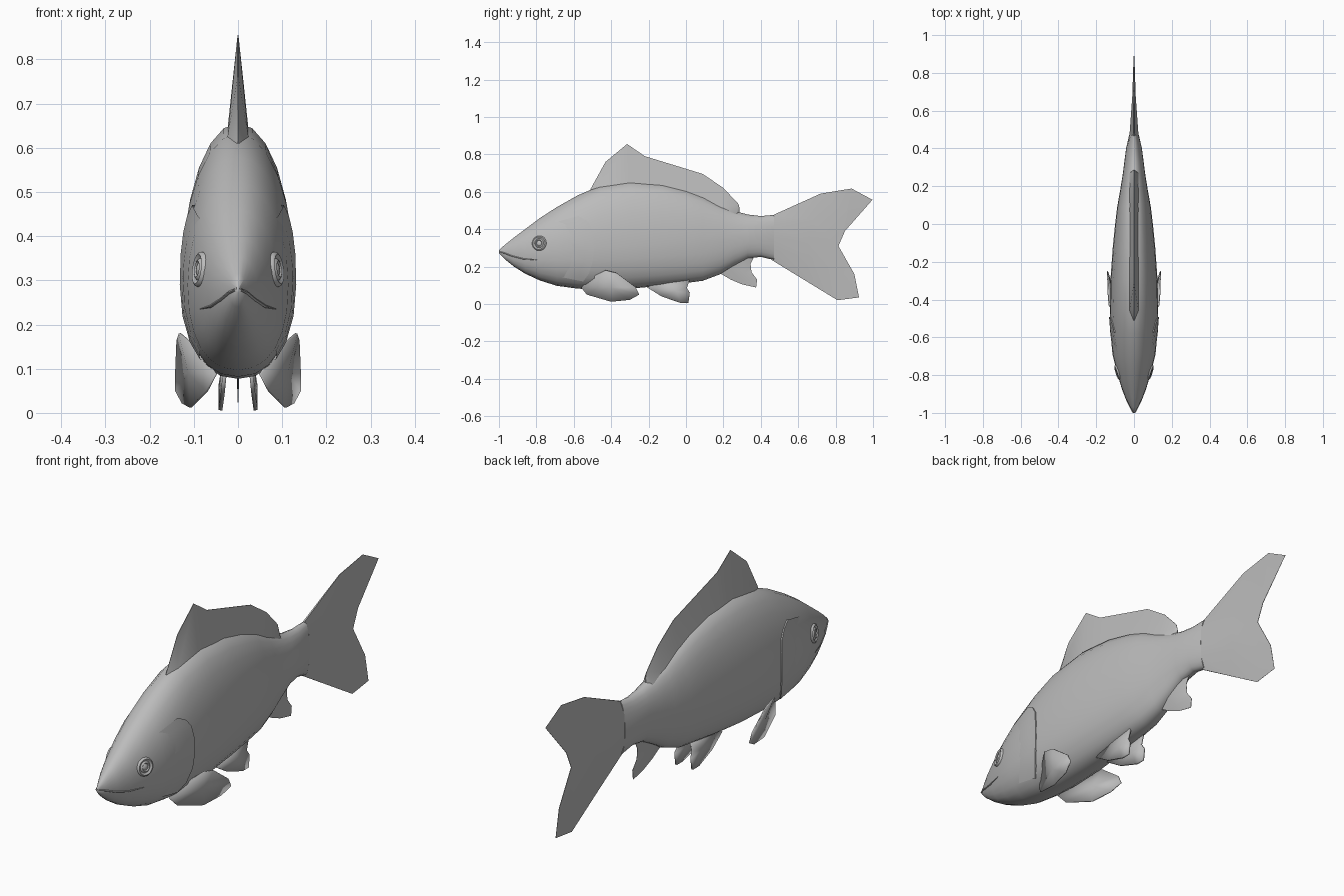
import bpy, bmesh, math
from mathutils import Vector

if "Cube" in bpy.data.objects:
    bpy.data.objects.remove(bpy.data.objects["Cube"])

grey = bpy.data.materials.new("fish grey")
grey.diffuse_color = (0.5, 0.5, 0.5, 1)
grey.use_nodes = True
grey.node_tree.nodes["Principled BSDF"].inputs["Base Color"].default_value = grey.diffuse_color

# Body stations: y, bottom z, widest z, top z, half width
STATIONS = [
    (-1.0, .272, .28, .288, .004), (-.97, .24, .275, .315, .02),
    (-.92, .20, .275, .355, .045), (-.86, .162, .28, .40, .068),
    (-.78, .125, .285, .46, .092), (-.69, .097, .29, .518, .114),
    (-.58, .082, .30, .58, .124), (-.46, .077, .305, .632, .128),
    (-.30, .082, .31, .656, .125), (-.13, .097, .32, .642, .113),
    (0, .112, .33, .61, .100), (.09, .124, .335, .576, .089),
    (.18, .158, .34, .530, .073), (.26, .205, .35, .497, .060),
    (.33, .243, .36, .478, .051), (.40, .252, .36, .470, .042),
    (.47, .235, .355, .476, .026)]


def station(y):
    for a, b in zip(STATIONS, STATIONS[1:]):
        if y <= b[0]:
            t = max(0, (y - a[0]) / (b[0] - a[0]))
            return [p + (q - p) * t for p, q in zip(a, b)][1:]
    return STATIONS[-1][1:]


def side_x(y, z):
    """Half width of the body at a given length and height."""
    lo, mid, hi, w = station(y)
    t = (z - mid) / ((hi - mid) if z > mid else (mid - lo))
    p = 2.0 if z > mid else 2.3
    return w * max(0, 1 - min(1, abs(t)) ** p) ** (1 / p)


def side_normal(y, z):
    e = .012
    return Vector((1, -(side_x(y + e, z) - side_x(y - e, z)) / (2 * e),
                   -(side_x(y, z + e) - side_x(y, z - e)) / (2 * e))).normalized()


def make(name, verts, faces, angle=40):
    me = bpy.data.meshes.new(name)
    me.from_pydata([tuple(v) for v in verts], [], faces)
    bm = bmesh.new()
    bm.from_mesh(me)
    bmesh.ops.remove_doubles(bm, verts=bm.verts, dist=1e-5)
    bmesh.ops.recalc_face_normals(bm, faces=bm.faces)
    bm.to_mesh(me)
    bm.free()
    ob = bpy.data.objects.new(name, me)
    bpy.context.collection.objects.link(ob)
    me.materials.append(grey)
    bpy.ops.object.select_all(action='DESELECT')
    ob.select_set(True)
    bpy.context.view_layer.objects.active = ob
    bpy.ops.object.shade_smooth_by_angle(angle=math.radians(angle))
    return ob


def mirror_x(ob):
    ob.modifiers.new("other side", 'MIRROR')


def grid_faces(rows, cols, start=0):
    return [(start + r * cols + c, start + r * cols + c + 1,
             start + (r + 1) * cols + c + 1, start + (r + 1) * cols + c)
            for r in range(rows - 1) for c in range(cols - 1)]


# Body: rounded rings along the length
SEG = 24
verts, faces = [], []
for y, lo, mid, hi, w in STATIONS:
    for i in range(SEG):
        a = 2 * math.pi * i / SEG
        c, s = math.cos(a), math.sin(a)
        e = 1 if s >= 0 else 2 / 2.3
        x = w * math.copysign(abs(c) ** e, c)
        z = mid + math.copysign(abs(s) ** e, s) * ((hi - mid) if s > 0 else (mid - lo))
        verts.append((x, y, z))
for r in range(len(STATIONS) - 1):
    for i in range(SEG):
        j = (i + 1) % SEG
        faces.append((r * SEG + i, r * SEG + j, (r + 1) * SEG + j, (r + 1) * SEG + i))
faces += [tuple(range(SEG)), tuple(range((len(STATIONS) - 1) * SEG, len(STATIONS) * SEG))]
make("body", verts, faces, 60)


def wedge_fin(name, rows, halves):
    """Two-sided fin on the centre plane: rows run from base to tip, tapering."""
    cols, v = len(rows[0]), []
    for side in (1, -1):
        for row, h in zip(rows, halves):
            for c, (y, z) in enumerate(row):
                edge = .15 if c in (0, cols - 1) else 1
                v.append((side * h * edge, y, z))
    n, R = len(rows) * cols, len(rows)
    f = grid_faces(R, cols) + grid_faces(R, cols, n)
    rim = [c for c in range(cols)] + [r * cols + cols - 1 for r in range(1, R)]
    rim += [(R - 1) * cols + c for c in range(cols - 2, -1, -1)]
    rim += [r * cols for r in range(R - 2, 0, -1)]
    f += [(a, b, b + n, a + n) for a, b in zip(rim, rim[1:] + rim[:1])]
    return make(name, v, f)


# Dorsal fin: wide at the back, sharp along the top
wedge_fin("dorsal_fin", [
    [(-.51, .605), (-.46, .62), (-.31, .64), (-.2, .635), (.08, .565), (.19, .51), (.27, .48), (.285, .475)],
    [(-.51, .615), (-.43, .76), (-.315, .855), (-.22, .79), (.09, .695), (.2, .62), (.28, .535), (.287, .51)],
], [.024, .001])

# Tail fin: forked, thinning from the tail root
wedge_fin("tail_fin", [
    [(.465, .475), (.47, .42), (.47, .355), (.47, .29), (.455, .237)],
    [(.72, .59), (.68, .45), (.65, .34), (.66, .25), (.63, .13)],
    [(.885, .617), (.86, .49), (.79, .33), (.84, .16), (.81, .02)],
    [(.997, .557), (.85, .39), (.815, .31), (.84, .23), (.925, .035)],
], [.024, .009, .003, .001])
lobe = bpy.data.objects["tail_fin"].data
for v in lobe.vertices:
    # Lower notch edge sweeps out toward the lower lobe
    if abs(v.co.y - .84) < .004 and abs(v.co.z - .23) < .004:
        v.co.y, v.co.z = .9, .16

# Anal fin
wedge_fin("anal_fin", [
    [(.18, .165), (.23, .2), (.3, .24), (.37, .265)],
    [(.24, .13), (.28, .14), (.32, .17), (.345, .215)],
    [(.3, .105), (.375, .088), (.38, .13), (.35, .17)],
], [.012, .006, .001])


def thin_fin(name, outline, thickness):
    """Fan-shaped fin skin with thickness, repeated on the other side."""
    c = sum((Vector(p) for p in outline), Vector()) / len(outline)
    n = len(outline)
    ob = make(name, list(outline) + [c], [(i, (i + 1) % n, n) for i in range(n)])
    s = ob.modifiers.new("thickness", 'SOLIDIFY')
    s.thickness, s.offset = thickness, 0
    mirror_x(ob)


# Pectoral fins, flaring out below the gills
thin_fin("pectoral_fin", [
    (.05, -.56, .088), (.09, -.50, .145), (.132, -.43, .18), (.137, -.37, .165),
    (.14, -.27, .09), (.14, -.25, .05), (.125, -.30, .022), (.107, -.40, .012),
    (.07, -.53, .05)], .005)

# Pelvic fins, hanging nearly straight down
thin_fin("pelvic_fin", [
    (.03, -.21, .09), (.035, -.1, .13), (.035, .02, .13), (.036, .005, .085),
    (.04, .02, .06), (.04, .013, .006), (.04, -.03, .006), (.035, -.13, .04)], .009)

# Gill covers: raised plates ending in a small step
EDGE = [(.47, -.575), (.445, -.53), (.41, -.505), (.36, -.495), (.29, -.492),
        (.22, -.50), (.16, -.52), (.12, -.55)]
verts = []
for z, y_edge in EDGE:
    for t, lift in ((0, -.004), (.35, .0015), (.7, .003), (1, .005), (1, -.006)):
        y = y_edge - .15 * (1 - t)
        zz = z - .04 * (1 - t) if z > .3 else z + .03 * (1 - t)
        verts.append((side_x(y, zz) + lift, y, zz))
mirror_x(make("gill_cover", verts, grid_faces(len(EDGE), 5), 35))


def tube(name, pts, radius, sides=6):
    """Round strip following a list of points."""
    v = []
    for i, p in enumerate(pts):
        d = (pts[min(i + 1, len(pts) - 1)] - pts[max(i - 1, 0)]).normalized()
        u = d.cross(Vector((0, 0, 1))).normalized()
        w = d.cross(u)
        r = radius * (1 if i < len(pts) - 1 else .2)
        for k in range(sides + 1):
            a = 2 * math.pi * k / sides
            v.append(p + (u * math.cos(a) + w * math.sin(a)) * r)
    return make(name, v, grid_faces(len(pts), sides + 1), 60)


# Mouth line along each side of the snout
mouth = [(-.997, .279), (-.97, .272), (-.93, .256), (-.87, .241), (-.79, .235)]
mirror_x(tube("mouth_line", [Vector((side_x(y, z), y, z)) for y, z in mouth], .0035))

# Eyes: turned profile with an outer rim, a groove and a pupil dome
ey, ez = -.785, .325
normal = side_normal(ey, ez)
turn = normal.to_track_quat('Z', 'Y')
centre = Vector((side_x(ey, ez), ey, ez))
profile = [(.041, -.006), (.039, .003), (.034, .006), (.029, .003), (.025, .001),
           (.021, .005), (.018, .006), (.014, .002), (.011, .004), (.0, .007)]
N = 20
verts = [centre + turn @ Vector((r * math.cos(2 * math.pi * k / N),
                                 r * math.sin(2 * math.pi * k / N), h))
         for r, h in profile for k in range(N + 1)]
mirror_x(make("eye", verts, grid_faces(len(profile), N + 1), 50))
